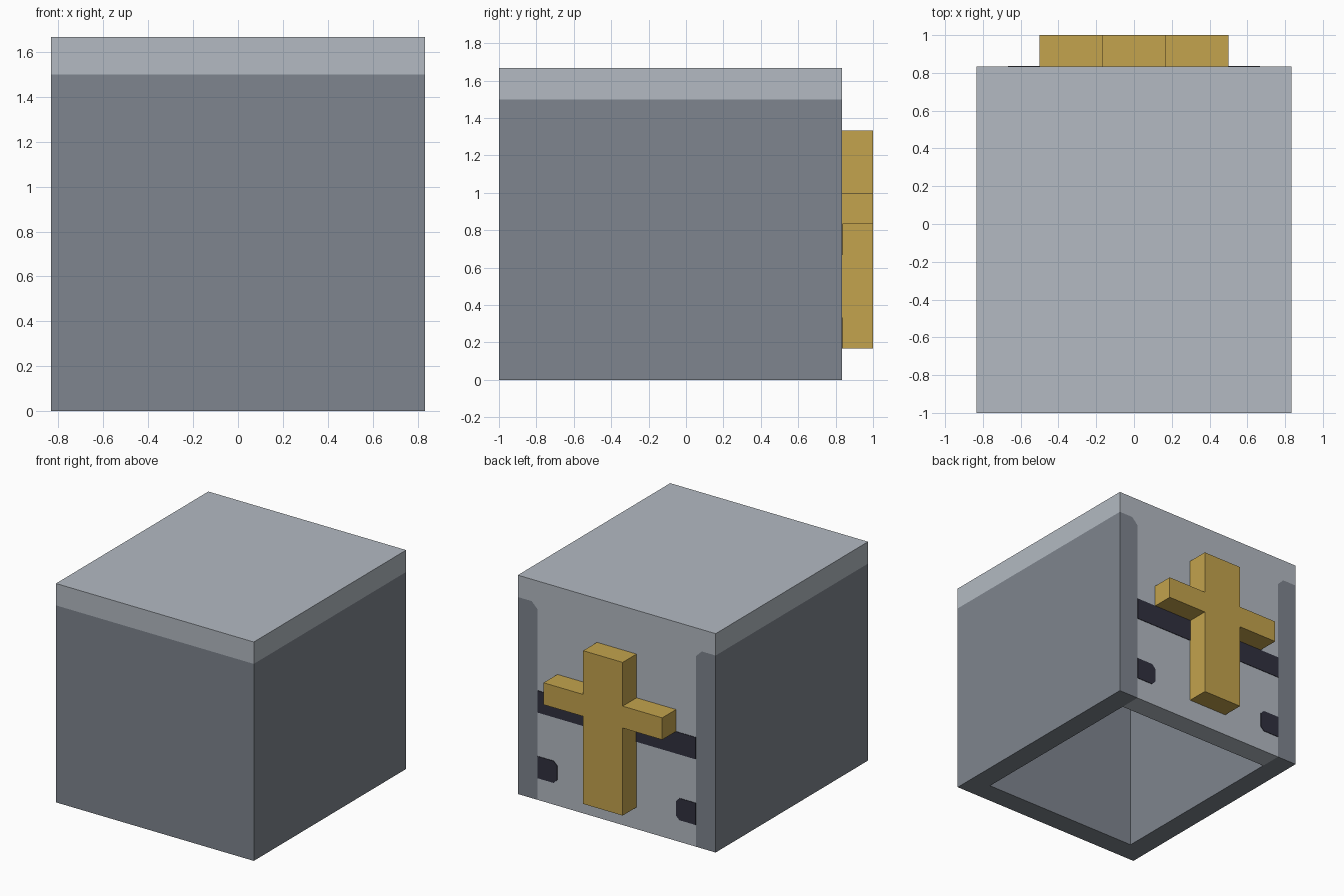
import bpy
import bmesh
from mathutils import Vector

if "Cube" in bpy.data.objects:
    bpy.data.objects.remove(bpy.data.objects["Cube"])

U = 1 / 6            # wall thickness, the module every part follows
HALF = 5 * U         # half width of the helmet
BACK = 5 * U         # y of the back plate
ROOF = 9 * U         # underside of the roof band


def material(name, rgb):
    linear = [(c / 255 / 12.92) if c < 11 else ((c / 255 + 0.055) / 1.055) ** 2.4 for c in rgb]
    mat = bpy.data.materials.new(name)
    mat.use_nodes = True
    mat.diffuse_color = (*linear, 1)
    mat.node_tree.nodes["Principled BSDF"].inputs["Base Color"].default_value = (*linear, 1)
    return mat


light = material("light steel", (179, 186, 194))
dark = material("dark steel", (126, 133, 142))
gold = material("gold", (195, 163, 77))
black = material("slit black", (48, 48, 63))


def finish(name, bm, mats):
    bmesh.ops.recalc_face_normals(bm, faces=bm.faces)
    mesh = bpy.data.meshes.new(name)
    bm.to_mesh(mesh)
    bm.free()
    for mat in mats:
        mesh.materials.append(mat)
    obj = bpy.data.objects.new(name, mesh)
    bpy.context.collection.objects.link(obj)
    return obj


def plate(name, points, depth, mat):
    """Extrude an x-z outline backwards from the back plate."""
    bm = bmesh.new()
    face = bm.faces.new([bm.verts.new((x, BACK, z)) for x, z in points])
    solid = bmesh.ops.extrude_face_region(bm, geom=[face])
    verts = [g for g in solid["geom"] if isinstance(g, bmesh.types.BMVert)]
    bmesh.ops.translate(bm, verts=verts, vec=(0, depth, 0))
    return finish(name, bm, [mat])


def cut(bm, faces, point, normal):
    geom = set(faces)
    for f in faces:
        geom.update(f.edges, f.verts)
    bmesh.ops.bisect_plane(bm, geom=list(geom), plane_co=point, plane_no=normal, dist=1e-5)


# Hollow shell, open at the bottom
bm = bmesh.new()
bmesh.ops.create_cube(bm, size=1)
for v in bm.verts:
    v.co = (v.co.x * 2 * HALF, v.co.y * 11 * U - U / 2, (v.co.z + 0.5) * 10 * U)
bm.normal_update()
floor = min(bm.faces, key=lambda f: f.calc_center_median().z)
bmesh.ops.inset_region(bm, faces=[floor], thickness=U, use_even_offset=True)
ceiling = bmesh.ops.extrude_discrete_faces(bm, faces=[floor])["faces"][0]
bmesh.ops.translate(bm, verts=ceiling.verts, vec=(0, 0, ROOF))

# Colour boundaries: roof band, back panel and its clipped upper corners
cut(bm, bm.faces[:], (0, 0, ROOF), (0, 0, 1))
for side in (-1, 1):
    cut(bm, bm.faces[:], (side * 4 * U, 0, 0), (1, 0, 0))
    strip = [f for f in bm.faces
             if all(v.co.y > BACK - 0.01 for v in f.verts)
             and f.calc_center_median().z < ROOF
             and f.calc_center_median().x * side > 4 * U]
    cut(bm, strip, (side * 4 * U, BACK, ROOF - 0.05), (side, 0, -1))

for f in bm.faces:
    c = f.calc_center_median()
    on_panel = c.y > 4 * U - 0.01 and abs(c.x) < 4 * U
    on_corner = c.y > BACK - 0.01 and c.z - ROOF + 0.05 > abs(c.x) - 4 * U
    f.material_index = 0 if c.z > ROOF - 0.01 or on_panel or on_corner else 1
finish("helmet_shell", bm, [light, dark])

# Raised cross on the back plate: right half outline, mirrored
half = [(U, 8 * U), (U, 6 * U), (3 * U, 6 * U), (3 * U, 5 * U), (U, 5 * U), (U, U)]
plate("cross", half + [(-x, z) for x, z in reversed(half)], U, gold)

# Eye slit and vent holes
w = 4 * U
plate("eye_slit", [(-w, w), (w, w), (w, 5 * U), (-w, 5 * U)], 0.004, black)
r = 0.03
vent = [(w, U), (w, 2 * U), (3 * U + r, 2 * U), (3 * U, 2 * U - r), (3 * U, U + r), (3 * U + r, U)]
for name, side in (("left_vent", 1), ("right_vent", -1)):
    plate(name, [(side * x, z) for x, z in vent], 0.004, black)
